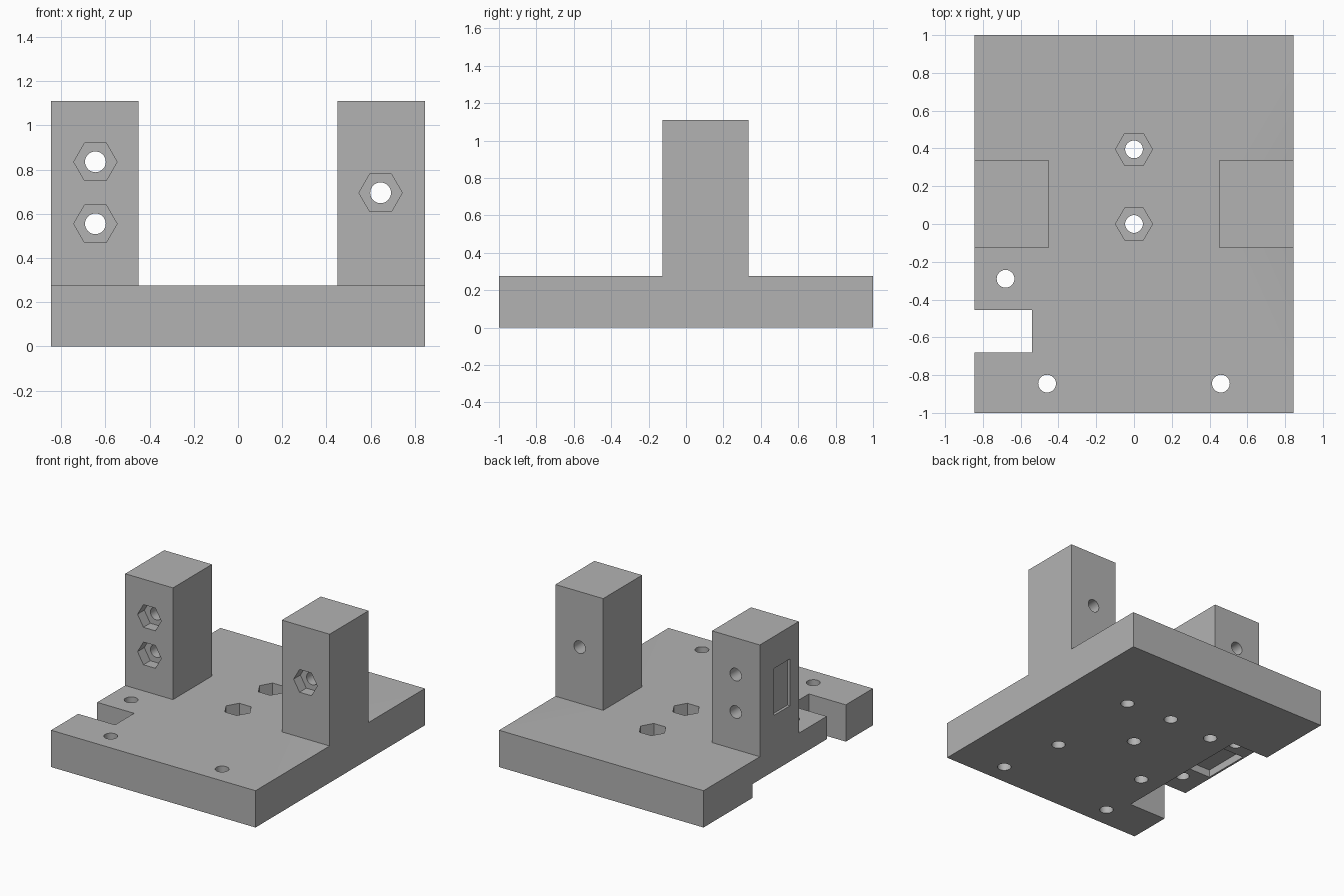
import bpy
import math

if "Cube" in bpy.data.objects:
    bpy.data.objects.remove(bpy.data.objects["Cube"], do_unlink=True)

# Single material
grey = bpy.data.materials.new("plain grey")
grey.use_nodes = True
colour = (0.45, 0.45, 0.45, 1)
grey.diffuse_color = colour
grey.node_tree.nodes["Principled BSDF"].inputs["Base Color"].default_value = colour

W, H, TOP = 0.845, 0.275, 1.11        # half width, plate thickness, post height
Y0, Y1 = -0.125, 0.335                # post front and back
R, HEX = 0.047, 0.098                 # screw hole and nut pocket radii
LEDGE = 0.104                         # height of the underside recess
OUT = 0.1                             # cutter overshoot


def box(name, x, y, z):
    centre = [(a + b) / 2 for a, b in (x, y, z)]
    bpy.ops.mesh.primitive_cube_add(size=1, location=centre)
    ob = bpy.context.object
    ob.name = name
    ob.scale = [b - a for a, b in (x, y, z)]
    bpy.ops.object.transform_apply(location=True, rotation=True, scale=True)
    return ob


def bore(name, centre, lo, hi, axis="Z", radius=R, sides=32):
    """Prism running from lo to hi along the axis; centre is the other two coordinates."""
    mid = (lo + hi) / 2
    u, v = centre
    loc, rot = ((u, v, mid), (0, 0, 0))
    if axis == "Y":
        loc, rot = ((u, mid, v), (math.pi / 2, 0, 0))
    bpy.ops.mesh.primitive_cylinder_add(vertices=sides, radius=radius, depth=hi - lo)
    ob = bpy.context.object
    ob.name = name
    # Put hexagon corners on the x axis
    if sides == 6:
        ob.rotation_euler.z = math.pi / 2
        bpy.ops.object.transform_apply(rotation=True)
    ob.location, ob.rotation_euler = loc, rot
    bpy.ops.object.transform_apply(location=True, rotation=True, scale=True)
    ob.hide_render = True
    return ob


def combine(target, tool, operation):
    mod = target.modifiers.new(operation, "BOOLEAN")
    mod.operation, mod.solver, mod.object = operation, "EXACT", tool
    bpy.context.view_layer.objects.active = target
    bpy.ops.object.modifier_apply(modifier=mod.name)
    bpy.data.objects.remove(tool, do_unlink=True)


# Base plate with two upright posts
body = box("mounting_bracket", (-W, W), (-1, 1), (0, H))
for side in (-1, 1):
    xs = sorted((side * W, side * 0.45))
    combine(body, box("post", xs, (Y0, Y1), (H / 2, TOP)), "UNION")

cutters = [
    # Open notch and underside recess on one edge
    box("edge_notch", (-W - OUT, -0.54), (-0.68, -0.455), (-OUT, H + OUT)),
    box("underside_recess", (-W - OUT, -0.54), (-0.68, 0.42), (-OUT, LEDGE)),
    # Shallow rectangular pockets
    box("underside_pocket", (-0.83, -0.545), (-0.18, 0.18), (LEDGE - 0.02, 0.16)),
    box("post_side_pocket", (-W - OUT, -W + 0.02), (-0.02, 0.17), (0.52, 0.87)),
    # Recess screw holes, the rear one blind under the post
    bore("recess_hole", (-0.68, -0.29), -OUT, H + OUT),
    bore("recess_blind_hole", (-0.68, 0.28), -OUT, H),
]

# Plate screw holes
for x in (-0.46, 0.46):
    cutters.append(bore("front_hole", (x, -0.845), -OUT, H + OUT))
for x in (-0.375, 0.37):
    for y in (-0.37, 0.37):
        cutters.append(bore("blind_hole", (x, y), -OUT, 0.2))

# Plate holes with nut pockets on top
for y in (0, 0.395):
    cutters.append(bore("plate_hole", (0, y), -OUT, H + OUT))
    cutters.append(bore("plate_nut", (0, y), H - 0.12, H + OUT, radius=HEX, sides=6))

# Post holes with nut pockets on the front
for c in ((-0.645, 0.555), (-0.645, 0.835), (0.645, 0.695)):
    cutters.append(bore("post_hole", c, Y0 - OUT, Y1 + OUT, "Y"))
    cutters.append(bore("post_nut", c, Y0 - OUT, Y0 + 0.08, "Y", HEX, 6))

for tool in cutters:
    combine(body, tool, "DIFFERENCE")

# Finish
body.data.materials.clear()
body.data.materials.append(grey)
bpy.ops.object.select_all(action="DESELECT")
body.select_set(True)
bpy.context.view_layer.objects.active = body
bpy.ops.object.shade_smooth_by_angle(angle=math.radians(30))
